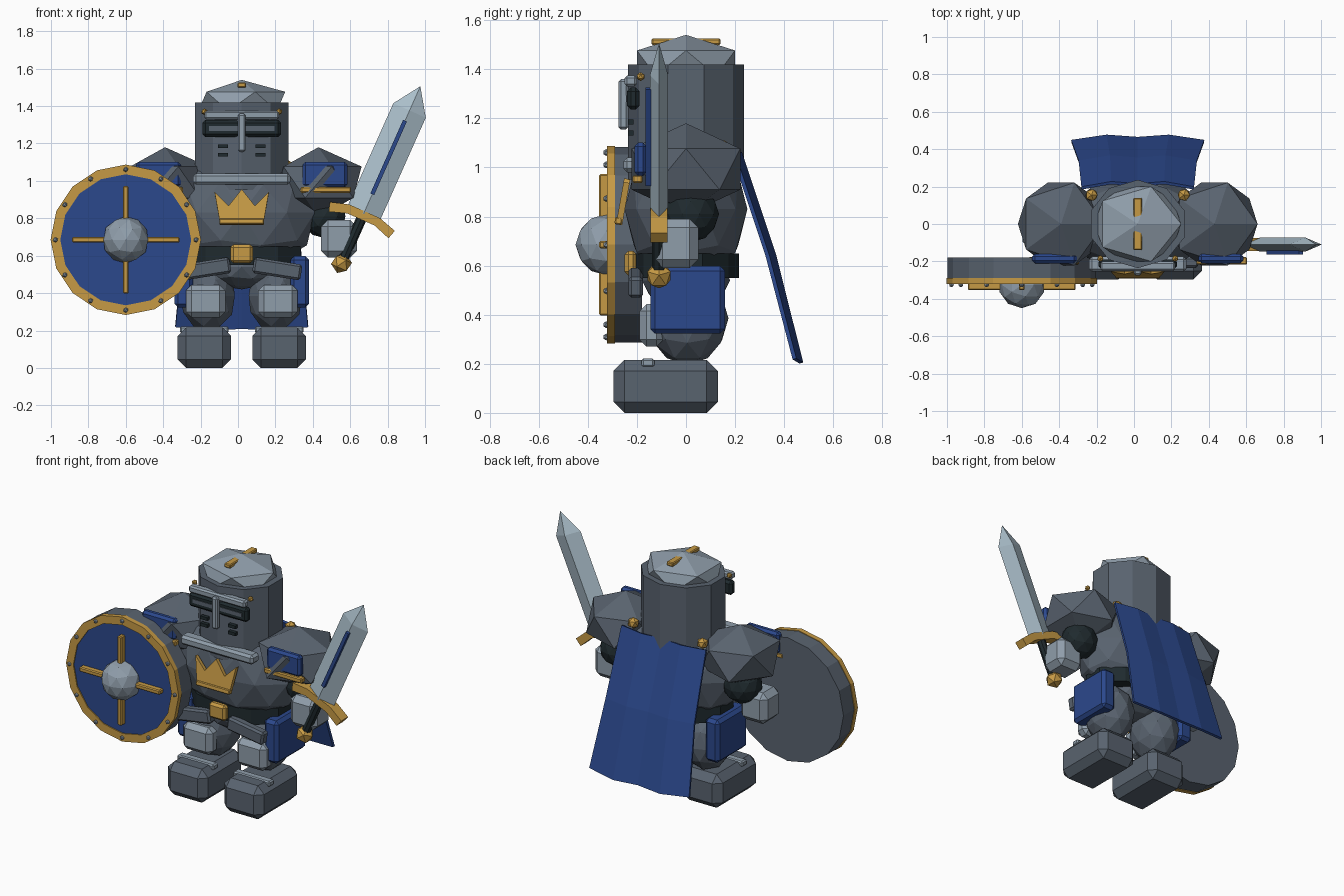
import bpy, bmesh, math
from mathutils import Matrix, Vector

if "Cube" in bpy.data.objects:
    bpy.data.objects.remove(bpy.data.objects["Cube"], do_unlink=True)

CX = 0.02  # body centre line


def material(name, hexa):
    rgb = [int(hexa[i:i + 2], 16) / 255 for i in (0, 2, 4)]
    lin = [c / 12.92 if c < 0.04 else ((c + 0.055) / 1.055) ** 2.4 for c in rgb]
    m = bpy.data.materials.new(name)
    m.use_nodes = True
    m.diffuse_color = (*lin, 1)
    m.node_tree.nodes["Principled BSDF"].inputs["Base Color"].default_value = (*lin, 1)
    return m


ARMOUR = material("dark armour", "59636f")
STEEL = material("pale steel", "8f9daa")
BLADE = material("blade steel", "abbfcb")
BLUE = material("royal blue", "2b488c")
GOLD = material("gold", "c69a45")
DARK = material("near black", "1f2a2e")


def finish(bm, name, mat, matrix=None):
    if matrix:
        bm.transform(matrix)
    bmesh.ops.recalc_face_normals(bm, faces=bm.faces)
    me = bpy.data.meshes.new(name)
    bm.to_mesh(me)
    bm.free()
    me.materials.append(mat)
    ob = bpy.data.objects.new(name, me)
    bpy.context.collection.objects.link(ob)
    return ob


def place(loc, tilt=0):
    return Matrix.Translation(loc) @ Matrix.Rotation(math.radians(tilt), 4, 'Y')


def box(name, mat, loc, size, bevel=0.0, tilt=0, base=None):
    bm = bmesh.new()
    bmesh.ops.create_cube(bm, size=1)
    bmesh.ops.scale(bm, vec=size, verts=bm.verts)
    if bevel:
        bmesh.ops.bevel(bm, geom=bm.edges[:], offset=bevel, segments=1, affect='EDGES')
    m = place(loc, tilt)
    return finish(bm, name, mat, base @ m if base else m)


def ico(name, mat, loc, radii, sub=1, base=None):
    bm = bmesh.new()
    bmesh.ops.create_icosphere(bm, subdivisions=sub, radius=1)
    bmesh.ops.scale(bm, vec=radii, verts=bm.verts)
    m = Matrix.Translation(loc)
    return finish(bm, name, mat, base @ m if base else m)


def prism(name, mat, loc, radii, height, sides, turn=0, base=None):
    bm = bmesh.new()
    bmesh.ops.create_cone(bm, cap_ends=True, segments=sides, radius1=1, radius2=1, depth=height)
    bmesh.ops.scale(bm, vec=(radii[0], radii[1], 1), verts=bm.verts)
    m = Matrix.Translation(loc) @ Matrix.Rotation(math.radians(turn), 4, 'X')
    return finish(bm, name, mat, base @ m if base else m)


def plate(name, mat, outline, depth, matrix):
    """Outline in x and z, extruded along y around the origin."""
    bm = bmesh.new()
    face = bm.faces.new([bm.verts.new((x, -depth / 2, z)) for x, z in outline])
    ext = bmesh.ops.extrude_face_region(bm, geom=[face])
    moved = [v for v in ext["geom"] if isinstance(v, bmesh.types.BMVert)]
    bmesh.ops.translate(bm, vec=(0, depth, 0), verts=moved)
    return finish(bm, name, mat, matrix)


# Torso, waist and belt
ico("chest", ARMOUR, (CX, 0, 0.83), (0.41, 0.25, 0.33), 2)
ico("pelvis", ARMOUR, (CX, 0, 0.54), (0.22, 0.18, 0.12), 2)
prism("belt", DARK, (CX, 0, 0.6), (0.33, 0.215), 0.1, 10)
box("belt_buckle", GOLD, (CX, -0.225, 0.61), (0.12, 0.05, 0.1), 0.015)
box("collar", STEEL, (CX, -0.215, 1.01), (0.52, 0.08, 0.06), 0.015)

# Crown emblem, leaning back with the chest
crown = [(-0.115, -0.09), (0.115, -0.09), (0.145, 0.085), (0.07, 0.01),
         (0, 0.1), (-0.07, 0.01), (-0.145, 0.085)]
lean = Matrix.Translation((CX, -0.257, 0.855)) @ Matrix.Rotation(math.radians(-10), 4, 'X')
plate("chest_crown", GOLD, crown, 0.025, lean)
box("chest_crown_base", GOLD, (0, -0.005, -0.075), (0.24, 0.03, 0.03), 0.005, base=lean)

# Helmet
prism("helmet", ARMOUR, (CX, 0, 1.185), (0.262, 0.236), 0.47, 10)
ico("helmet_cap", STEEL, (CX, 0, 1.425), (0.26, 0.235, 0.115))
box("helmet_crest", GOLD, (CX, 0, 1.512), (0.045, 0.28, 0.026), 0.005)
box("visor_brow", STEEL, (CX, -0.225, 1.352), (0.4, 0.05, 0.045), 0.01)
box("visor_frame", DARK, (CX, -0.215, 1.28), (0.42, 0.05, 0.09), 0.015)
box("visor_slit", ARMOUR, (CX, -0.24, 1.28), (0.35, 0.008, 0.025))
box("nose_guard", STEEL, (CX, -0.255, 1.257), (0.042, 0.04, 0.205), 0.01)
for s in (-1, 1):
    ico("visor_stud", GOLD, (CX + s * 0.2, -0.185, 1.37), (0.018,) * 3)
    for z in (1.14, 1.185):
        box("breathing_slot", DARK, (CX + s * 0.1, -0.225, z), (0.052, 0.024, 0.02))

# Paired limbs and armour
for s, side in ((-1, "right"), (1, "left")):
    def X(d):
        return CX + s * d
    ico(side + "_pauldron", ARMOUR, (X(0.41), 0, 0.993), (0.258, 0.26, 0.187))
    box(side + "_pauldron_panel", BLUE, (X(0.445), -0.185, 1.033), (0.24, 0.05, 0.135), 0.015)
    box(side + "_pauldron_trim", GOLD, (X(0.45), -0.197, 0.952), (0.27, 0.04, 0.032), 0.006)
    ico(side + "_elbow", DARK, (X(0.44), 0.02, 0.81), (0.12, 0.115, 0.115), 2)
    box(side + "_gauntlet", STEEL, (X(0.52), -0.04, 0.69), (0.19, 0.18, 0.2), 0.035)
    box(side + "_tasset", ARMOUR, (X(0.19), -0.205, 0.53), (0.26, 0.06, 0.085), 0.012, tilt=s * 9)
    box(side + "_hip_guard", BLUE, (X(0.31), 0.007, 0.46), (0.1, 0.305, 0.275), 0.02)
    ico(side + "_leg", ARMOUR, (X(0.18), 0.005, 0.385), (0.15, 0.168, 0.19), 2)
    box(side + "_knee_pad", STEEL, (X(0.193), -0.14, 0.357), (0.21, 0.1, 0.175), 0.03)
    box(side + "_boot", ARMOUR, (X(0.2), -0.083, 0.108), (0.285, 0.425, 0.216), 0.045)
    box(side + "_boot_strap", STEEL, (X(0.2), -0.155, 0.204), (0.26, 0.052, 0.036), 0.008)
    ico(side + "_cape_clasp", GOLD, (X(0.247), 0.155, 1.075), (0.036,) * 3)

# Cape: a folded sheet widening to the hem
bm = bmesh.new()
rows = []
for half, y, z in ((0.3, 0.2, 1.06), (0.315, 0.34, 0.64), (0.355, 0.45, 0.215)):
    row = []
    for u, wave in ((-1, -0.4), (-0.47, 1), (0, 0.4), (0.47, 1), (1, -0.4)):
        drop = 0.012 * wave if z < 0.5 else 0
        row.append(bm.verts.new((CX + u * half, y + 0.02 * wave, z - drop)))
    rows.append(row)
for a, b in zip(rows, rows[1:]):
    for i in range(4):
        bm.faces.new((a[i], a[i + 1], b[i + 1], b[i]))
cape = finish(bm, "cape", BLUE)
thick = cape.modifiers.new("thickness", 'SOLIDIFY')
thick.thickness = 0.016
thick.offset = 0

# Round shield
hub = Matrix.Translation((-0.6, 0, 0.685))
prism("shield_body", ARMOUR, (0, -0.24, 0), (0.398, 0.398), 0.12, 16, 90, hub)
prism("shield_face", BLUE, (0, -0.3, 0), (0.36, 0.36), 0.03, 16, 90, hub)
bm = bmesh.new()
loop = [bm.verts.new((0, y, r)) for r, y in
        ((0.35, -0.29), (0.402, -0.29), (0.402, -0.322), (0.35, -0.322))]
edges = [bm.edges.new((loop[i], loop[(i + 1) % 4])) for i in range(4)]
bmesh.ops.spin(bm, geom=loop + edges, cent=(0, 0, 0), axis=(0, 1, 0),
               angle=2 * math.pi, steps=16)
bmesh.ops.remove_doubles(bm, verts=bm.verts, dist=0.0005)
finish(bm, "shield_rim", GOLD, hub)
box("shield_bar_across", GOLD, (0, -0.333, 0), (0.575, 0.042, 0.03), 0.006, base=hub)
box("shield_bar_upright", GOLD, (0, -0.333, 0), (0.03, 0.042, 0.575), 0.006, base=hub)
ico("shield_boss", STEEL, (0, -0.325, 0), (0.125,) * 3, 2, hub)
for i in range(12):
    a = i * math.pi / 6
    ico("shield_rivet", STEEL, (0.376 * math.sin(a), -0.325, 0.376 * math.cos(a)),
        (0.014,) * 3, 1, hub)

# Sword, built upright around the guard and tilted outward
sword = place((0.665, -0.11, 0.81), 24)
bm = bmesh.new()
for v in (0.015, 0.62):
    for p in ((-0.095, 0), (0.095, 0), (0, -0.037), (0, 0.037)):
        bm.verts.new((p[0], p[1], v))
bm.verts.new((0, 0, 0.762))
bmesh.ops.convex_hull(bm, input=bm.verts[:])
bmesh.ops.dissolve_limit(bm, angle_limit=0.01, verts=bm.verts[:], edges=bm.edges[:])
finish(bm, "sword_blade", BLADE, sword)
box("sword_fuller", BLUE, (0, -0.042, 0.345), (0.022, 0.024, 0.43), base=sword)
guard = [(-0.19, 0), (-0.09, 0.03), (0.09, 0.03), (0.19, 0),
         (0.175, -0.05), (0.08, -0.018), (-0.08, -0.018), (-0.175, -0.05)]
plate("sword_guard", GOLD, guard, 0.07, sword)
prism("sword_grip", DARK, (0, 0, -0.13), (0.028, 0.028), 0.24, 8, 0, sword)
ico("sword_pommel", GOLD, (0, 0, -0.275), (0.056,) * 3, 1, sword)
